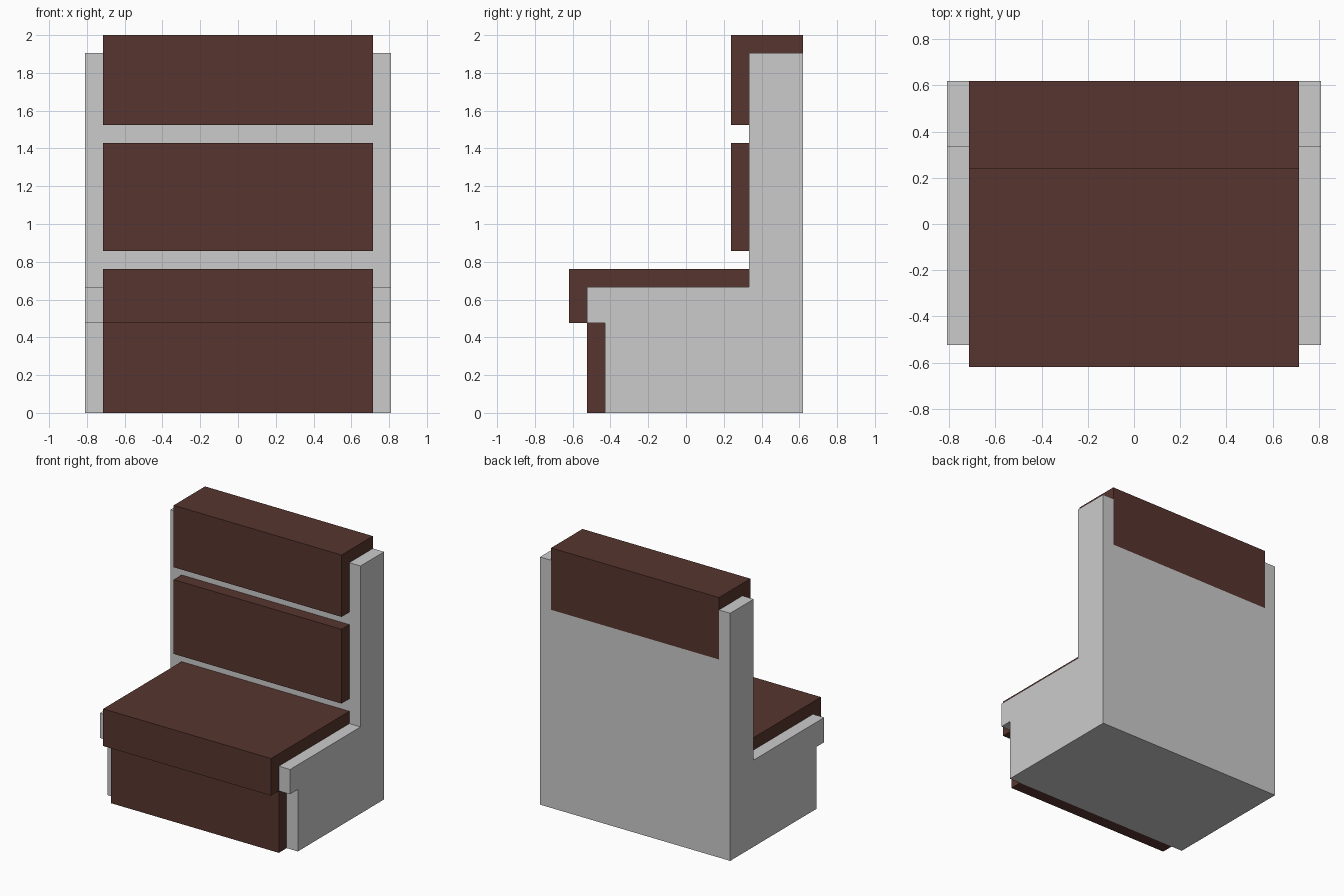
import bpy, bmesh

if "Cube" in bpy.data.objects:
    bpy.data.objects.remove(bpy.data.objects["Cube"])

U = 2 / 21  # one grid module; the model is 21 modules tall

leather = bpy.data.materials.new("brown_leather")
leather.diffuse_color = (0.095, 0.036, 0.028, 1)
leather.use_nodes = True
leather.node_tree.nodes["Principled BSDF"].inputs["Base Color"].default_value = leather.diffuse_color


def extrude(name, half_width, profile, mat=None):
    """Side profile of (y, z) points in modules, extruded evenly across x."""
    bm = bmesh.new()
    face = bm.faces.new([bm.verts.new((-half_width * U, y * U, z * U)) for y, z in profile])
    res = bmesh.ops.extrude_face_region(bm, geom=[face])
    moved = [v for v in res["geom"] if isinstance(v, bmesh.types.BMVert)]
    bmesh.ops.translate(bm, verts=moved, vec=(2 * half_width * U, 0, 0))
    bmesh.ops.recalc_face_normals(bm, faces=bm.faces)
    me = bpy.data.meshes.new(name)
    bm.to_mesh(me)
    bm.free()
    if mat:
        me.materials.append(mat)
    ob = bpy.data.objects.new(name, me)
    bpy.context.collection.objects.link(ob)
    return ob


def rect(y0, y1, z0, z1):
    return [(y0, z0), (y1, z0), (y1, z1), (y0, z1)]


# Grey bench body with stepped front
body = extrude("bench_body", 8.5, [
    (-4.5, 0), (6.5, 0), (6.5, 20), (3.5, 20),
    (3.5, 7), (-5.5, 7), (-5.5, 5), (-4.5, 5)])

# Recess in the back that holds the flush rear flap of the head pad
cutter = extrude("back_recess_cutter", 7.5, rect(5.5, 8, 16, 22))
cutter.hide_render = True
cutter.hide_viewport = True
cut = body.modifiers.new("back_recess", "BOOLEAN")
cut.operation = "DIFFERENCE"
cut.solver = "EXACT"
cut.object = cutter

# Brown pads
extrude("kick_pad", 7.5, rect(-5.5, -4.5, 0, 5), leather)
extrude("seat_pad", 7.5, [
    (-6.5, 5), (-5.5, 5), (-5.5, 7), (3.5, 7), (3.5, 8), (-6.5, 8)], leather)
extrude("back_pad", 7.5, rect(2.5, 3.5, 9, 15), leather)
extrude("head_pad", 7.5, [
    (2.5, 16), (3.5, 16), (3.5, 20), (5.5, 20),
    (5.5, 16), (6.5, 16), (6.5, 21), (2.5, 21)], leather)
